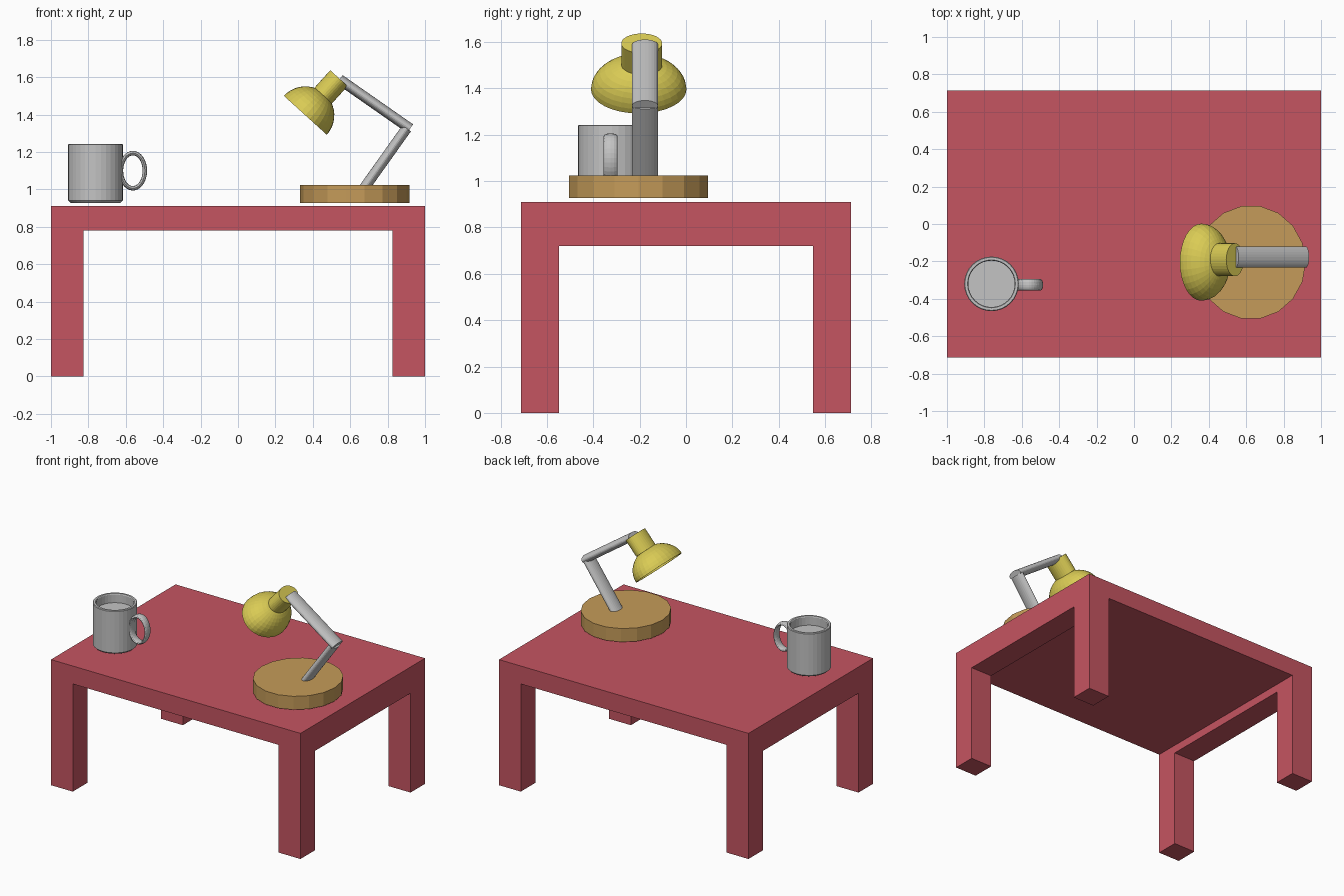
import bpy, bmesh, math
from mathutils import Vector, Matrix

cube = bpy.data.objects.get("Cube")
if cube:
    bpy.data.objects.remove(cube, do_unlink=True)


def material(name, rgb):
    m = bpy.data.materials.new(name)
    m.use_nodes = True
    m.diffuse_color = (*rgb, 1)
    m.node_tree.nodes["Principled BSDF"].inputs["Base Color"].default_value = (*rgb, 1)
    return m


RED = material("red paint", (0.56, 0.09, 0.12))
GREY = material("light grey", (0.55, 0.55, 0.55))
YELLOW = material("yellow enamel", (0.70, 0.60, 0.09))
WOOD = material("warm wood", (0.56, 0.33, 0.10))


def add(name, bm, mat, matrix=Matrix()):
    bmesh.ops.recalc_face_normals(bm, faces=bm.faces)
    me = bpy.data.meshes.new(name)
    bm.to_mesh(me)
    bm.free()
    me.transform(matrix)
    me.materials.append(mat)
    ob = bpy.data.objects.new(name, me)
    bpy.context.scene.collection.objects.link(ob)
    return ob


def box(name, low, high, mat):
    low, high = Vector(low), Vector(high)
    bm = bmesh.new()
    bmesh.ops.create_cube(bm, size=1)
    place = Matrix.Translation((low + high) / 2) @ Matrix.Diagonal((*(high - low), 1))
    return add(name, bm, mat, place)


def lathe(name, profile, mat, matrix, sides=32):
    """Spin a (radius, height) profile about z."""
    bm = bmesh.new()
    verts = [bm.verts.new((r, 0, z)) for r, z in profile]
    edges = [bm.edges.new(pair) for pair in zip(verts, verts[1:])]
    bmesh.ops.spin(bm, geom=verts + edges, cent=(0, 0, 0), axis=(0, 0, 1),
                   angle=math.tau, steps=sides, use_duplicate=False)
    bmesh.ops.remove_doubles(bm, verts=bm.verts, dist=1e-5)
    return add(name, bm, mat, matrix)


def frame(origin, axis, wide=1):
    """Local z along an axis in the xz plane, stretched along world y."""
    z = Vector(axis).normalized()
    y = Vector((0, 1, 0))
    rot = Matrix((y.cross(z), y, z)).transposed().to_4x4()
    return Matrix.Translation(origin) @ rot @ Matrix.Diagonal((1, wide, 1, 1))


# Table
X, Y, TOP, UNDER, RAIL = 1.0, 0.713, 0.91, 0.78, 0.72
LX, LY = 0.825, 0.547
box("table_top", (-X, -Y, UNDER), (X, Y, TOP), RED)
for side, sx in (("right", -1), ("left", 1)):
    x0, x1 = sorted((sx * LX, sx * X))
    box(side + "_rail", (x0, -LY, RAIL), (x1, LY, UNDER), RED)
    for end, sy in (("front", -1), ("back", 1)):
        y0, y1 = sorted((sy * LY, sy * Y))
        box(f"{end}_{side}_leg", (x0, y0, 0), (x1, y1, UNDER), RED)

# Mug
R, H, FLOOR = 0.146, 0.315, 0.25
lathe("mug_body", [(0, 0), (R - 0.012, 0), (R, 0.012), (R, H - 0.004), (R - 0.004, H),
                   (R - 0.018, H), (R - 0.022, H - 0.006), (R - 0.022, FLOOR), (0, FLOOR)],
      GREY, Matrix.Translation((-0.762, -0.32, 0.928)))

# Mug handle: oval ring of oval section
bm = bmesh.new()
STEPS, RING = 32, 12
loops = []
for i in range(STEPS):
    a = math.tau * i / STEPS
    loop = []
    for j in range(RING):
        b = math.tau * j / RING
        t = 0.012 * math.cos(b)
        loop.append(bm.verts.new(((0.064 + t) * math.cos(a), 0.03 * math.sin(b),
                                  (0.094 + t) * math.sin(a))))
    loops.append(loop)
for i in range(STEPS):
    p, q = loops[i], loops[(i + 1) % STEPS]
    for j in range(RING):
        k = (j + 1) % RING
        bm.faces.new((p[j], p[k], q[k], q[j]))
add("mug_handle", bm, GREY, Matrix.Translation((-0.562, -0.325, 1.1)))

# Lamp base
lathe("lamp_base", [(0, 0), (1, 0), (1, 0.097), (0, 0.097)], WOOD,
      Matrix.Translation((0.625, -0.205, 0.927)) @ Matrix.Diagonal((0.293, 0.305, 1, 1)), 18)

# Lamp arms: flattened rods
ARM_Y = -0.177
for name, start, end in (("lower_arm", (0.655, 0.98), (0.902, 1.327)),
                         ("upper_arm", (0.543, 1.588), (0.920, 1.325))):
    a = Vector((start[0], ARM_Y, start[1]))
    b = Vector((end[0], ARM_Y, end[1]))
    n = (b - a).length
    lathe(name, [(0, 0), (0.028, 0), (0.028, n), (0, n)], GREY, frame(a, b - a, 2), 24)

# Lamp head: open dome and neck
AXIS = Vector((0.67, 0, 0.74)).normalized()
CENTRE = Vector((0.36, -0.204, 1.396))
OUT, INN = 0.155, 0.147
arc = [math.pi / 2 * i / 10 for i in range(11)]
dome = [(OUT * math.cos(t), OUT * math.sin(t)) for t in arc]
dome += [(INN * math.cos(t), INN * math.sin(t)) for t in reversed(arc)]
dome.append(dome[0])
lathe("lamp_shade", dome, YELLOW, frame(CENTRE, AXIS, 1.33))
neck = CENTRE + AXIS * 0.14 + Vector((0, 0.013, 0))
lathe("lamp_neck", [(0, 0), (0.063, 0), (0.063, 0.128), (0, 0.128)], YELLOW,
      frame(neck, AXIS, 1.4))
